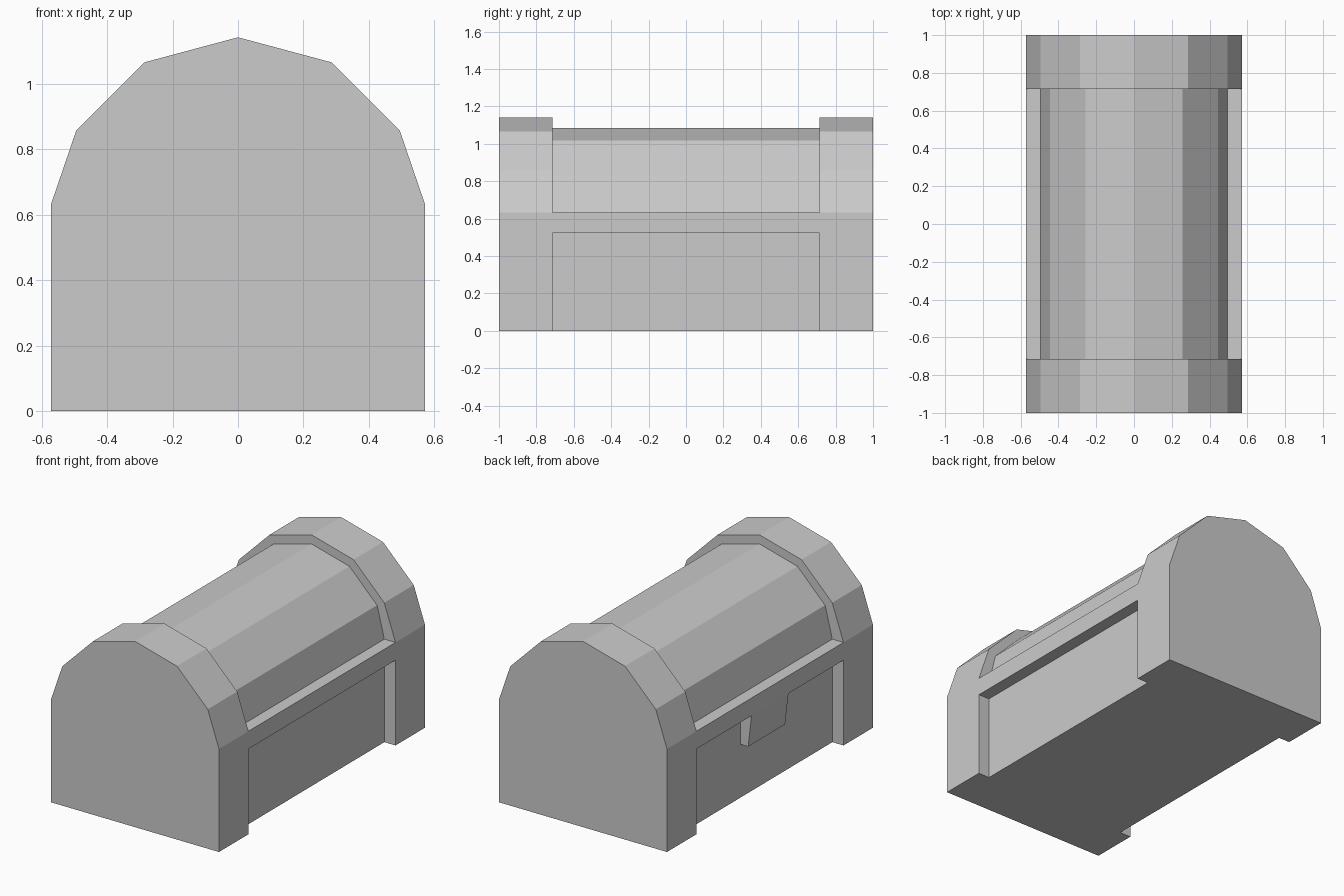
import bpy, bmesh
from math import sin, cos, radians

if "Cube" in bpy.data.objects:
    bpy.data.objects.remove(bpy.data.objects["Cube"])

HALF_W = 0.571    # half width of end blocks and rim
INSET = 0.495     # half width of the recessed body and lid
RIM_LOW, RIM_TOP = 0.524, 0.633
CAP_Y = 0.714     # where the end blocks begin


def finish(bm, name):
    bmesh.ops.remove_doubles(bm, verts=bm.verts[:], dist=1e-4)
    gaps = [e for e in bm.edges if e.is_boundary]
    if gaps:
        bmesh.ops.holes_fill(bm, edges=gaps, sides=0)
    bmesh.ops.recalc_face_normals(bm, faces=bm.faces[:])
    mesh = bpy.data.meshes.new(name)
    bm.to_mesh(mesh)
    bm.free()
    obj = bpy.data.objects.new(name, mesh)
    bpy.context.collection.objects.link(obj)
    return obj


def section(wall, arch_radius):
    """Mirrored cross-section: wall points, then a faceted arch in 30 degree steps."""
    arch = [(arch_radius * cos(radians(a)), HALF_W + arch_radius * sin(radians(a)))
            for a in (30, 60)]
    side = wall + arch
    left = [(-x, z) for x, z in reversed(side)]
    return side + [(0, HALF_W + arch_radius)] + left


# Chest: sections stepped along its length. The end block repeats points
# so it matches the recessed section; the repeats merge afterwards.
end_block = section([(HALF_W, 0), (HALF_W, RIM_LOW), (HALF_W, RIM_LOW),
                     (HALF_W, RIM_TOP), (HALF_W, RIM_TOP)], HALF_W)
recessed = section([(INSET, 0), (INSET, RIM_LOW), (HALF_W, RIM_LOW),
                    (HALF_W, RIM_TOP), (INSET, RIM_TOP)], 0.515)
stations = [(-1, end_block), (-CAP_Y, end_block), (-CAP_Y, recessed),
            (CAP_Y, recessed), (CAP_Y, end_block), (1, end_block)]

bm = bmesh.new()
rings = [[bm.verts.new((x, y, z)) for x, z in pts] for y, pts in stations]
for a, b in zip(rings, rings[1:]):
    for i in range(len(a) - 1):
        bm.faces.new((a[i], a[i + 1], b[i + 1], b[i]))
bm.faces.new(rings[0])
bm.faces.new(rings[-1])
finish(bm, "chest")      # the open underside is filled here

# Latch: tapered tab hanging under the rim on the -x side
tab = [(-INSET, RIM_LOW), (-HALF_W, RIM_LOW), (-0.548, 0.328), (-INSET, 0.328)]
bm = bmesh.new()
ends = [[bm.verts.new((x, y, z)) for x, z in tab] for y in (-0.179, 0.179)]
for i in range(4):
    j = (i + 1) % 4
    bm.faces.new((ends[0][i], ends[0][j], ends[1][j], ends[1][i]))
bm.faces.new(ends[0])
bm.faces.new(ends[1])
finish(bm, "latch")
